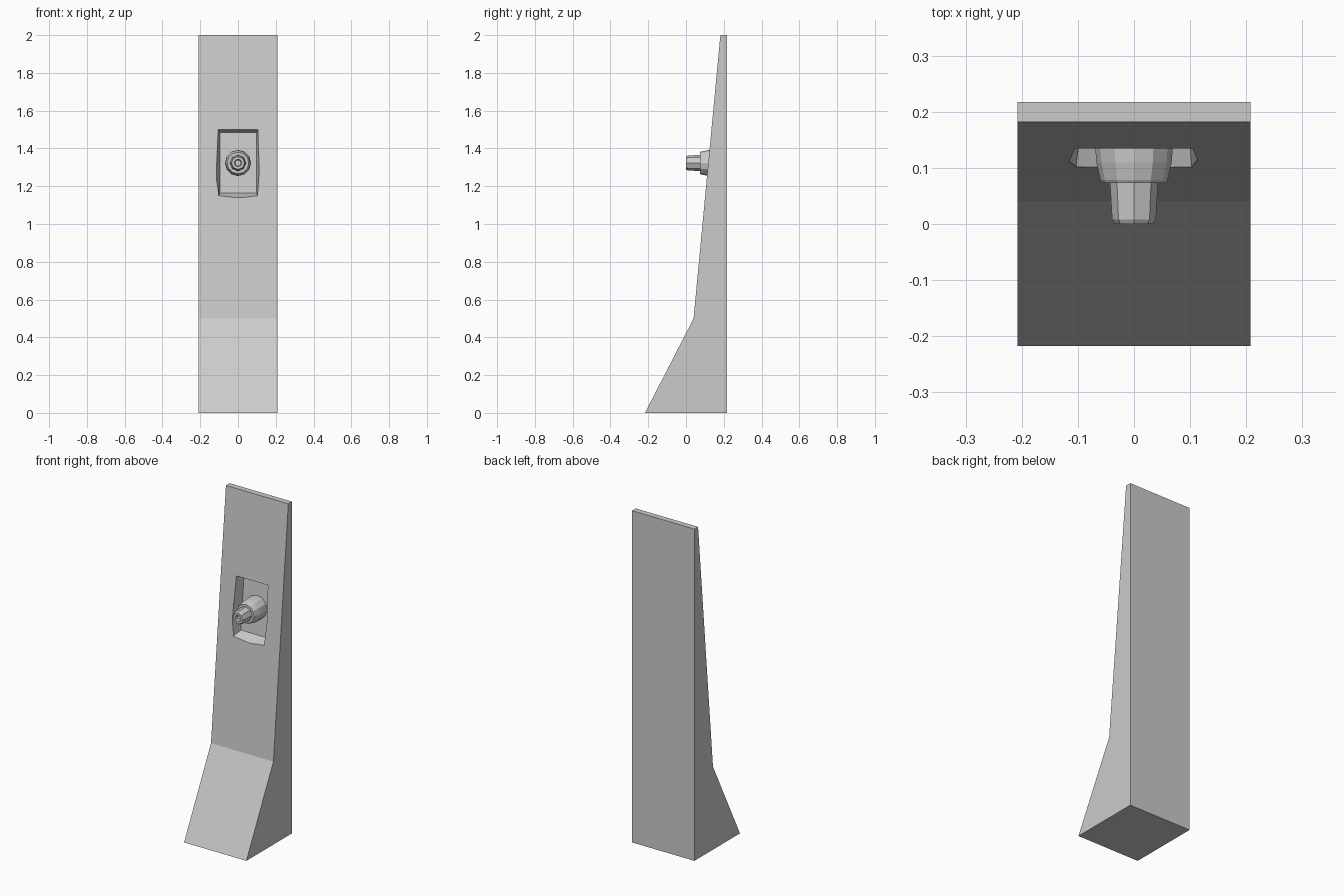
import bpy, bmesh, math
from mathutils import Vector

if "Cube" in bpy.data.objects:
    bpy.data.objects.remove(bpy.data.objects["Cube"])

grey = bpy.data.materials.new("concrete grey")
grey.diffuse_color = (0.6, 0.6, 0.6, 1)
grey.use_nodes = True
grey.node_tree.nodes["Principled BSDF"].inputs["Base Color"].default_value = grey.diffuse_color


def make_object(name, bm):
    bmesh.ops.recalc_face_normals(bm, faces=bm.faces[:])
    mesh = bpy.data.meshes.new(name)
    bm.to_mesh(mesh)
    bm.free()
    mesh.materials.append(grey)
    obj = bpy.data.objects.new(name, mesh)
    bpy.context.collection.objects.link(obj)
    return obj


def loft(bm, rings):
    """Skin matching closed loops of points and cap both ends."""
    loops = [[bm.verts.new(p) for p in ring] for ring in rings]
    n = len(loops[0])
    for a, b in zip(loops, loops[1:]):
        for i in range(n):
            j = (i + 1) % n
            bm.faces.new((a[i], a[j], b[j], b[i]))
    bm.faces.new(loops[0])
    bm.faces.new(loops[-1])


def front_y(z):
    """Depth of the upper sloping front face."""
    return 0.04 + (z - 0.5) * 0.142 / 1.5


# Post: side profile extruded across the width
profile = [(-0.217, 0), (0.04, 0.5), (0.182, 2), (0.217, 2), (0.217, 0)]
bm = bmesh.new()
loft(bm, [[(x, y, z) for y, z in profile] for x in (-0.208, 0.208)])
post = make_object("post", bm)

# Recess cutter: rough chipped opening tapering to a rectangular floor
opening = [(-0.105, 1.50), (0.106, 1.50), (0.112, 1.31), (0.103, 1.148),
           (0.02, 1.139), (-0.103, 1.15), (-0.114, 1.235)]
floor = [(-0.095, 1.485), (0.098, 1.485), (0.098, 1.31), (0.098, 1.165),
         (0.02, 1.165), (-0.095, 1.165), (-0.095, 1.235)]


def section(points, depth):
    return [(x, front_y(z) + depth, z) for x, z in points]


bm = bmesh.new()
outer, inner = section(opening, 0), section(floor, 0.06)
proud = [Vector(a) - 0.3 * (Vector(b) - Vector(a)) for a, b in zip(outer, inner)]
loft(bm, [proud, inner])
cutter = make_object("recess_cutter", bm)
cutter.hide_render = True
cutter.hide_viewport = True
cut = post.modifiers.new("recess", 'BOOLEAN')
cut.operation = 'DIFFERENCE'
cut.solver = 'EXACT'
cut.object = cutter


# Nozzle parts: lathed around the y axis
def lathe(name, steps, sides):
    bm = bmesh.new()
    loft(bm, [[(r * math.cos(2 * math.pi * i / sides), y,
                1.323 + r * math.sin(2 * math.pi * i / sides))
               for i in range(sides)] for y, r in steps])
    return make_object(name, bm)


lathe("nozzle_base", [(0.073, 0.057), (0.078, 0.06), (0.11, 0.067),
                      (0.135, 0.069), (0.185, 0.069)], 12)
lathe("nozzle_spout", [(0.02, 0.016), (0.0, 0.02), (0.0, 0.034),
                       (0.008, 0.039), (0.075, 0.043)], 8)
